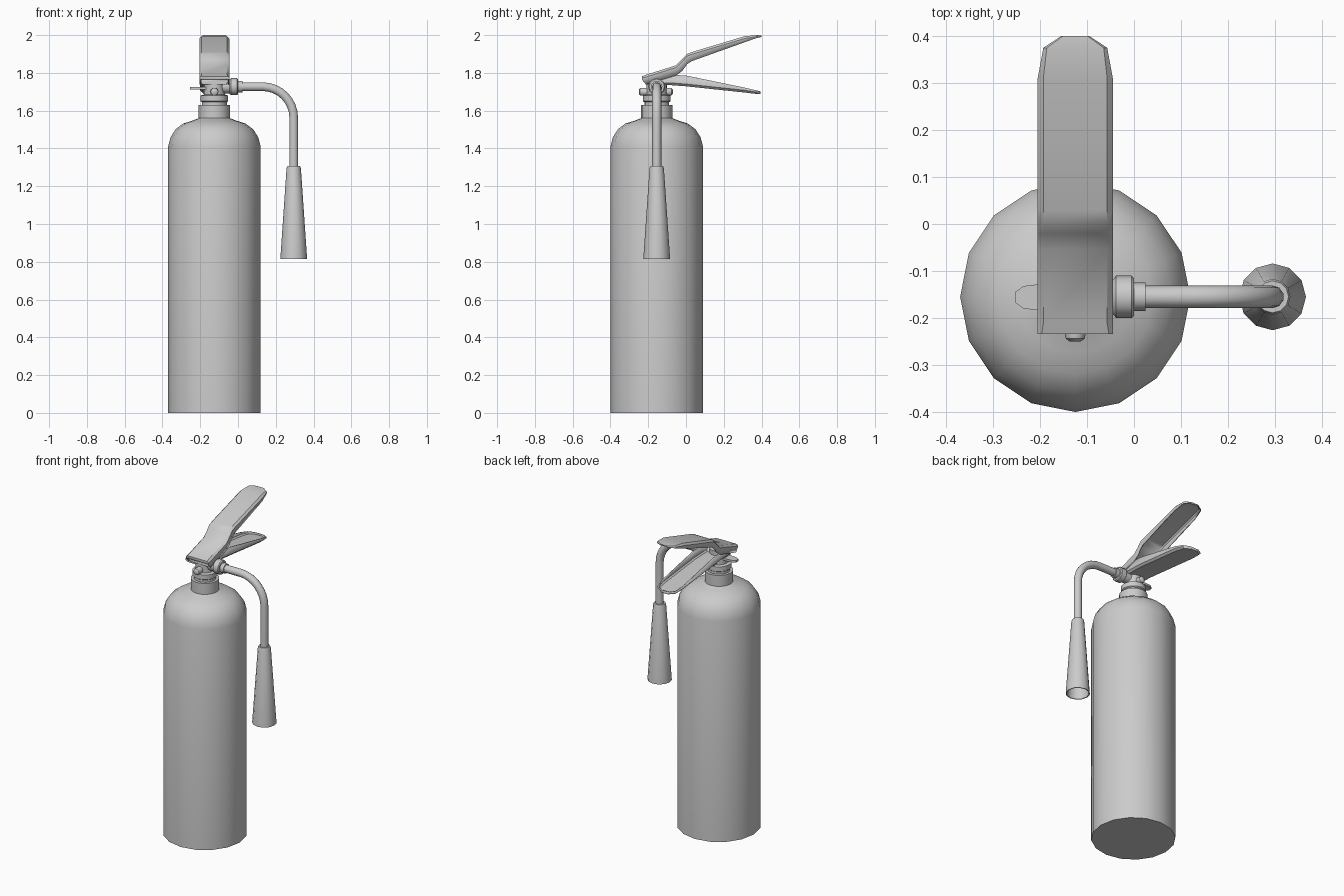
import bpy, bmesh, math
from mathutils import Matrix, Vector

if "Cube" in bpy.data.objects:
    bpy.data.objects.remove(bpy.data.objects["Cube"])

CX, CY = -0.125, -0.155   # axis of the bottle


def finish(bm, name, angle=40):
    me = bpy.data.meshes.new(name)
    bm.to_mesh(me)
    bm.free()
    ob = bpy.data.objects.new(name, me)
    bpy.context.collection.objects.link(ob)
    bpy.ops.object.select_all(action='DESELECT')
    ob.select_set(True)
    bpy.context.view_layer.objects.active = ob
    bpy.ops.object.shade_smooth_by_angle(angle=math.radians(angle))
    return ob


def lathe(name, profile, sides, origin=(0, 0, 0), axis=(0, 0, 1)):
    """Revolve (radius, height) points around an axis, capping both ends."""
    bm = bmesh.new()
    rings = [[bm.verts.new((r * math.cos(2 * math.pi * i / sides),
                            r * math.sin(2 * math.pi * i / sides), h))
              for i in range(sides)] for r, h in profile]
    for a, b in zip(rings, rings[1:]):
        for i in range(sides):
            j = (i + 1) % sides
            bm.faces.new((a[i], a[j], b[j], b[i]))
    bm.faces.new(rings[0][::-1])
    bm.faces.new(rings[-1])
    bmesh.ops.recalc_face_normals(bm, faces=bm.faces)
    rot = Vector((0, 0, 1)).rotation_difference(Vector(axis)).to_matrix().to_4x4()
    bm.transform(Matrix.Translation(origin) @ rot)
    return finish(bm, name)


def channel(name, stations, flip=False):
    """Thin U-section handle; stations are (y, plate z, flange edge z, half width)."""
    bm = bmesh.new()
    rows = []
    for y, zp, ze, w in stations:
        c = min(0.012, abs(zp - ze) * 0.5)
        d = -c if flip else c
        pts = [(-w, ze), (-w, zp - d), (-w + c, zp), (w - c, zp), (w, zp - d), (w, ze)]
        rows.append([bm.verts.new((CX + x, y, z)) for x, z in pts])
    for a, b in zip(rows, rows[1:]):
        for i in range(5):
            f = (a[i], a[i + 1], b[i + 1], b[i])
            bm.faces.new(f[::-1] if flip else f)
    for row, rev in ((rows[0], True), (rows[-1], False)):
        bm.faces.new(row[::-1] if rev != flip else row)
    ob = finish(bm, name)
    mod = ob.modifiers.new("thickness", 'SOLIDIFY')
    mod.thickness = 0.007
    mod.offset = -1
    return ob


# bottle with rounded shoulder and neck
lathe("bottle", [(0.245, 0), (0.245, 1.41), (0.232, 1.46), (0.205, 1.502),
                 (0.165, 1.532), (0.12, 1.546), (0.083, 1.56), (0.083, 1.63)],
      16, (CX, CY, 0))

# valve body
lathe("valve_body", [(0.066, 1.62), (0.066, 1.645), (0.073, 1.65), (0.073, 1.68),
                     (0.055, 1.685), (0.055, 1.77)], 16, (CX, CY, 0))

# cross bolt with rounded ends
lathe("cross_bolt", [(0.012, 0), (0.02, 0.006), (0.022, 0.016), (0.022, 0.164),
                     (0.02, 0.174), (0.012, 0.18)], 10, (CX, -0.25, 1.70), (0, 1, 0))

# safety pin tab on the left side
bm = bmesh.new()
tab = [(-0.06, -0.128), (-0.2, -0.128), (-0.235, -0.132), (-0.253, -0.145),
       (-0.253, -0.167), (-0.235, -0.18), (-0.2, -0.184), (-0.06, -0.184)]
face = bm.faces.new([bm.verts.new((x, y, 1.713)) for x, y in tab])
top = bmesh.ops.extrude_face_region(bm, geom=[face])["geom"]
bmesh.ops.translate(bm, vec=(0, 0, 0.013), verts=[v for v in top if isinstance(v, bmesh.types.BMVert)])
bmesh.ops.recalc_face_normals(bm, faces=bm.faces)
finish(bm, "safety_pin_tab")

# hose coupling
lathe("hose_coupling", [(0.036, 0), (0.036, 0.055), (0.045, 0.062), (0.045, 0.095),
                        (0.04, 0.1), (0.03, 0.1), (0.03, 0.125)],
      12, (-0.1, CY, 1.727), (1, 0, 0))

# bent discharge tube
R, HX, HZ = 0.165, 0.295, 1.727
path = [(0.0, HZ)]
for k in range(9):
    t = math.pi / 2 * k / 8
    path.append((HX - R + R * math.sin(t), HZ - R + R * math.cos(t)))
path.append((HX, 1.29))
cu = bpy.data.curves.new("discharge_tube", 'CURVE')
cu.dimensions = '3D'
cu.bevel_depth = 0.024
cu.bevel_resolution = 3
cu.use_fill_caps = True
sp = cu.splines.new('POLY')
sp.points.add(len(path) - 1)
for p, (x, z) in zip(sp.points, path):
    p.co = (x, CY, z, 1)
sp.use_smooth = True
bpy.context.collection.objects.link(bpy.data.objects.new("discharge_tube", cu))

# flared horn, hollow from below
lathe("discharge_horn", [(0.024, 1.306), (0.034, 1.306), (0.038, 1.295), (0.071, 0.815),
                         (0.065, 0.815), (0.035, 1.24)], 12, (HX, CY, 0))

# squeeze lever (opens downward)
channel("squeeze_lever", [(-0.234, 1.782, 1.765, 0.08), (-0.212, 1.79, 1.738, 0.08),
                          (-0.053, 1.84, 1.786, 0.08), (-0.02, 1.872, 1.81, 0.08),
                          (0.005, 1.90, 1.845, 0.08), (0.03, 1.91, 1.862, 0.08),
                          (0.31, 1.994, 1.962, 0.08), (0.375, 2.0, 1.985, 0.068),
                          (0.4, 1.998, 1.99, 0.03)])

# carrying handle (opens upward)
channel("carrying_handle", [(-0.215, 1.738, 1.765, 0.072), (-0.08, 1.735, 1.79, 0.074),
                            (0.0, 1.729, 1.786, 0.077), (0.31, 1.696, 1.722, 0.077),
                            (0.37, 1.689, 1.708, 0.066), (0.395, 1.687, 1.702, 0.03)], flip=True)
